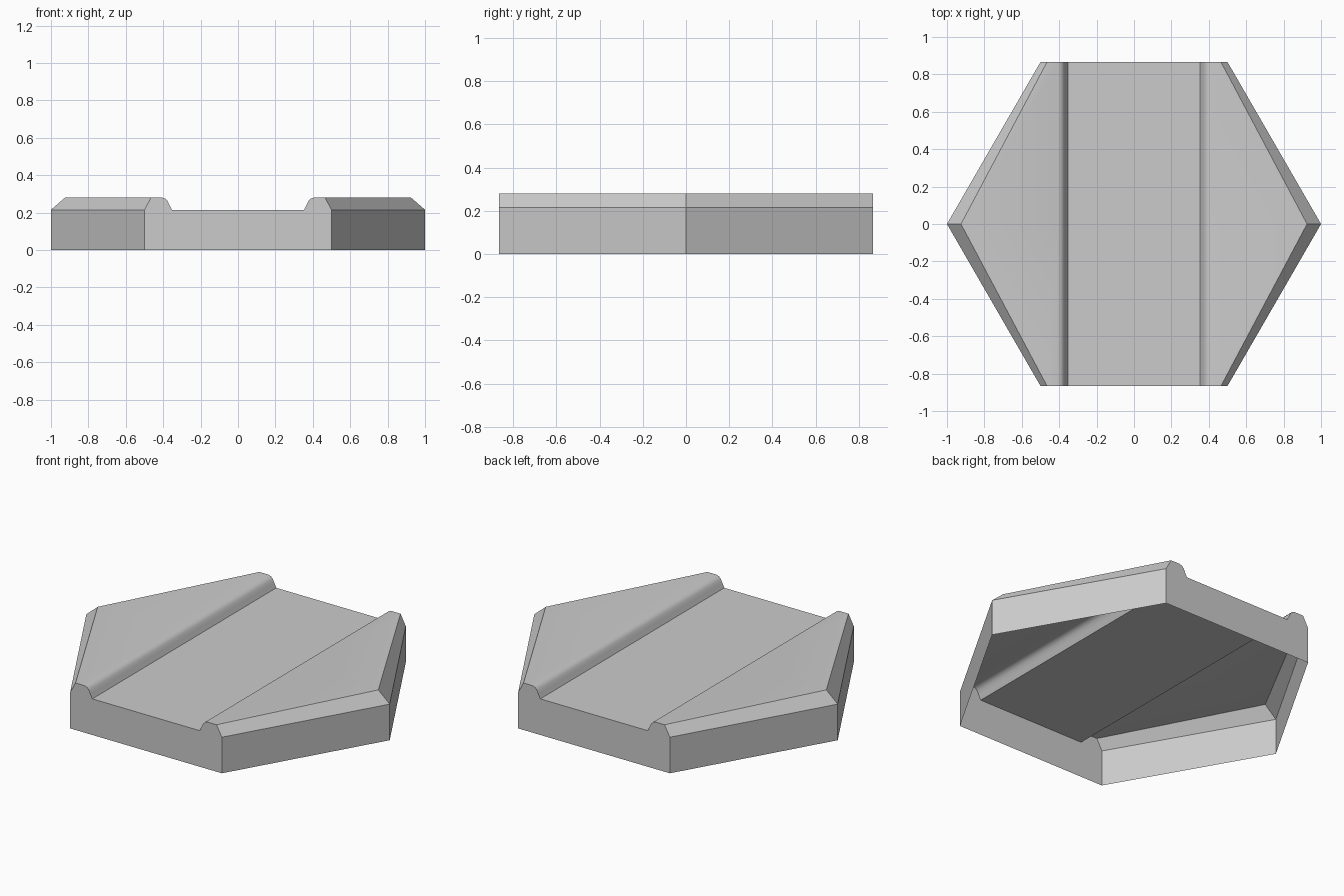
import bpy, bmesh, math

cube = bpy.data.objects.get("Cube")
if cube:
    bpy.data.objects.remove(cube, do_unlink=True)

# Single stone-grey material
grey = bpy.data.materials.new("stone_grey")
grey.use_nodes = True
colour = (0.6, 0.6, 0.6, 1)
grey.diffuse_color = colour
grey.node_tree.nodes["Principled BSDF"].inputs["Base Color"].default_value = colour

DEPTH = math.sqrt(3) / 2
RIM, TOP = 0.215, 0.28
# Rounded bank of the channel, from the top surface down to the floor
BANK = [(0.405, TOP), (0.388, 0.274), (0.376, 0.261), (0.367, 0.241), (0.354, RIM)]


def section(y):
    """Cross-section of the tile at y, from its right foot to its left foot."""
    t = abs(y) / DEPTH
    edge, shoulder = 1 - 0.5 * t, 0.925 - 0.46 * t
    half = [(edge, 0), (edge, RIM), (shoulder, TOP)] + BANK
    return [(-x, y, z) for x, z in half] + [(x, y, z) for x, z in reversed(half)]


# Tile shell, open underneath: loft three sections and close both ends
bm = bmesh.new()
rows = [[bm.verts.new(p) for p in section(y)] for y in (-DEPTH, 0, DEPTH)]
for near, far in zip(rows, rows[1:]):
    for i in range(len(near) - 1):
        bm.faces.new((near[i], near[i + 1], far[i + 1], far[i]))
bm.faces.new(list(reversed(rows[0])))
bm.faces.new(rows[-1])

# Merge the flat areas across the middle section
bmesh.ops.dissolve_limit(bm, angle_limit=0.01, verts=bm.verts[:], edges=bm.edges[:])
bmesh.ops.recalc_face_normals(bm, faces=bm.faces[:])
bm.normal_update()
if max(bm.faces, key=lambda f: abs(f.normal.z) * f.calc_area()).normal.z < 0:
    bmesh.ops.reverse_faces(bm, faces=bm.faces[:])

mesh = bpy.data.meshes.new("channel_tile")
bm.to_mesh(mesh)
bm.free()
mesh.materials.append(grey)
tile = bpy.data.objects.new("channel_tile", mesh)
bpy.context.collection.objects.link(tile)

# Smooth the banks, keep the other edges sharp
bpy.ops.object.select_all(action="DESELECT")
tile.select_set(True)
bpy.context.view_layer.objects.active = tile
bpy.ops.object.shade_smooth_by_angle(angle=math.radians(32))
